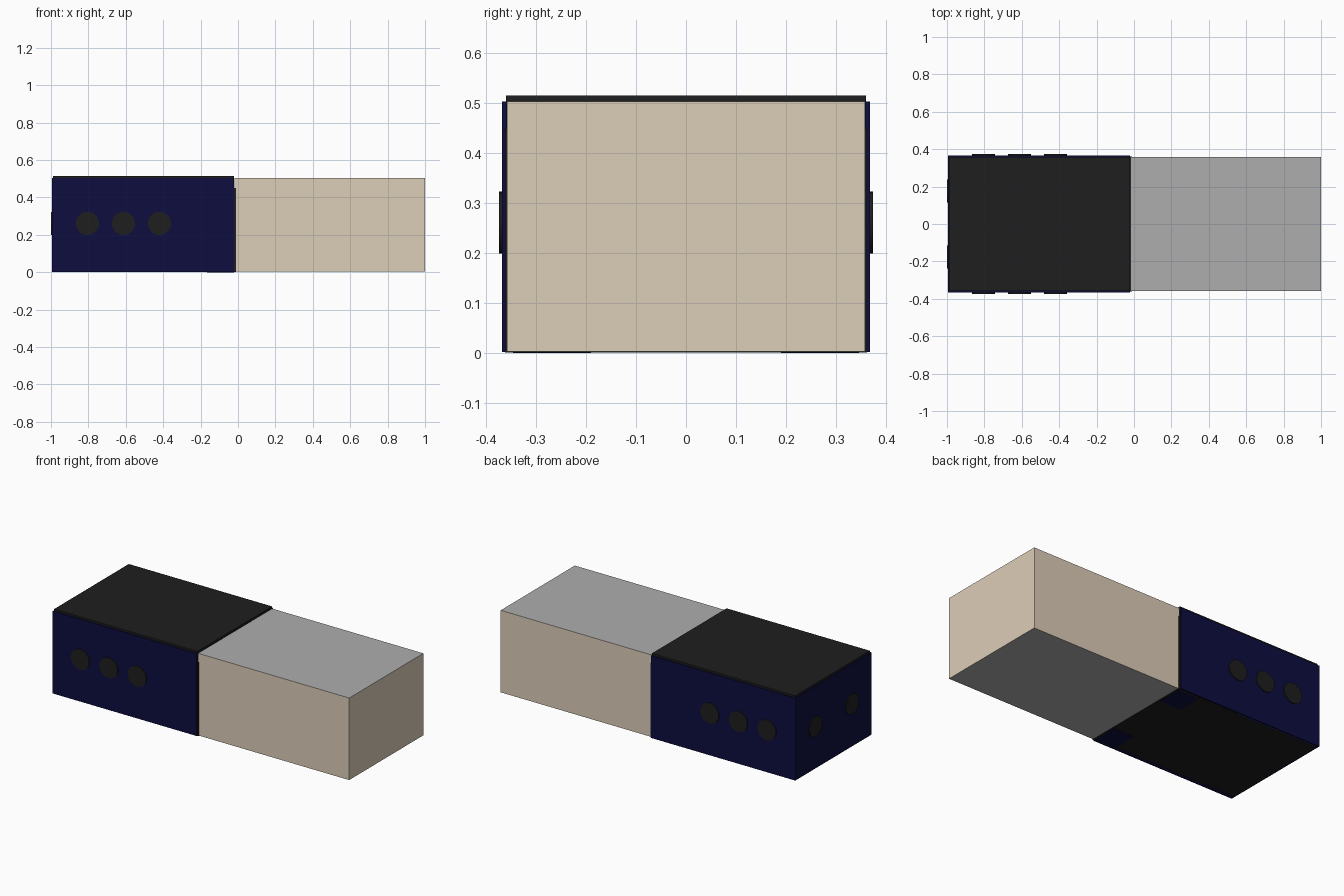
import bpy, math
from mathutils import Matrix

if "Cube" in bpy.data.objects:
    bpy.data.objects.remove(bpy.data.objects["Cube"])


def material(name, rgb):
    m = bpy.data.materials.new(name)
    m.diffuse_color = (*rgb, 1)
    m.use_nodes = True
    m.node_tree.nodes["Principled BSDF"].inputs["Base Color"].default_value = m.diffuse_color
    return m


BEIGE = material("beige", (0.72, 0.61, 0.48))
NAVY = material("navy", (0.004, 0.004, 0.05))
BLACK = material("black", (0.013, 0.013, 0.013))
GREY = material("grey", (0.42, 0.42, 0.42))


def box(name, x, y, z, mat):
    """Box given by its (min, max) range on each axis."""
    bpy.ops.mesh.primitive_cube_add(size=1)
    ob = bpy.context.object
    ob.name = name
    size = [b - a for a, b in (x, y, z)]
    mid = [(a + b) / 2 for a, b in (x, y, z)]
    ob.data.transform(Matrix.Translation(mid) @ Matrix.Diagonal((*size, 1)))
    ob.data.materials.append(mat)
    return ob


def disc(name, loc, rot, mat):
    bpy.ops.mesh.primitive_cylinder_add(vertices=32, radius=0.062, depth=0.012,
                                        location=loc, rotation=rot)
    ob = bpy.context.object
    ob.name = name
    ob.data.materials.append(mat)
    bpy.ops.object.shade_smooth_by_angle(angle=math.radians(30))


# Solid beige half with grey top and bottom
body = box("beige_block", (-0.02, 1.0), (-0.357, 0.357), (0.003, 0.503), BEIGE)
body.data.materials.append(GREY)
for p in body.data.polygons:
    if abs(p.normal.z) > 0.5:
        p.material_index = 1

# Hollow navy half: side walls with three round ports each
for side, s in (("front", -1), ("back", 1)):
    box(f"{side}_wall", (-0.994, -0.022), tuple(sorted((s * 0.358, s * 0.367))),
        (0.002, 0.503), NAVY)
    for i, x in enumerate((-0.805, -0.612, -0.42)):
        disc(f"{side}_port_{i + 1}", (x, s * 0.367, 0.261), (math.pi / 2, 0, 0), BLACK)

# End wall with two round ports
box("end_wall", (-0.994, -0.985), (-0.358, 0.358), (0.002, 0.503), NAVY)
for i, y in enumerate((-0.176, 0.176)):
    disc(f"end_port_{i + 1}", (-0.994, y, 0.261), (0, math.pi / 2, 0), BLACK)

# Black roof, dividing panel and floor
box("roof", (-0.988, -0.022), (-0.359, 0.359), (0.503, 0.515), BLACK)
box("dividing_panel", (-0.025, -0.012), (-0.361, 0.361), (0.001, 0.45), BLACK)
box("floor", (-0.985, -0.022), (-0.345, 0.345), (0.001, 0.008), BLACK)

# Navy pads under the floor beside the joint
for i, y in enumerate(((-0.345, -0.19), (0.19, 0.345))):
    box(f"floor_pad_{i + 1}", (-0.165, -0.022), y, (0.0, 0.006), NAVY)
